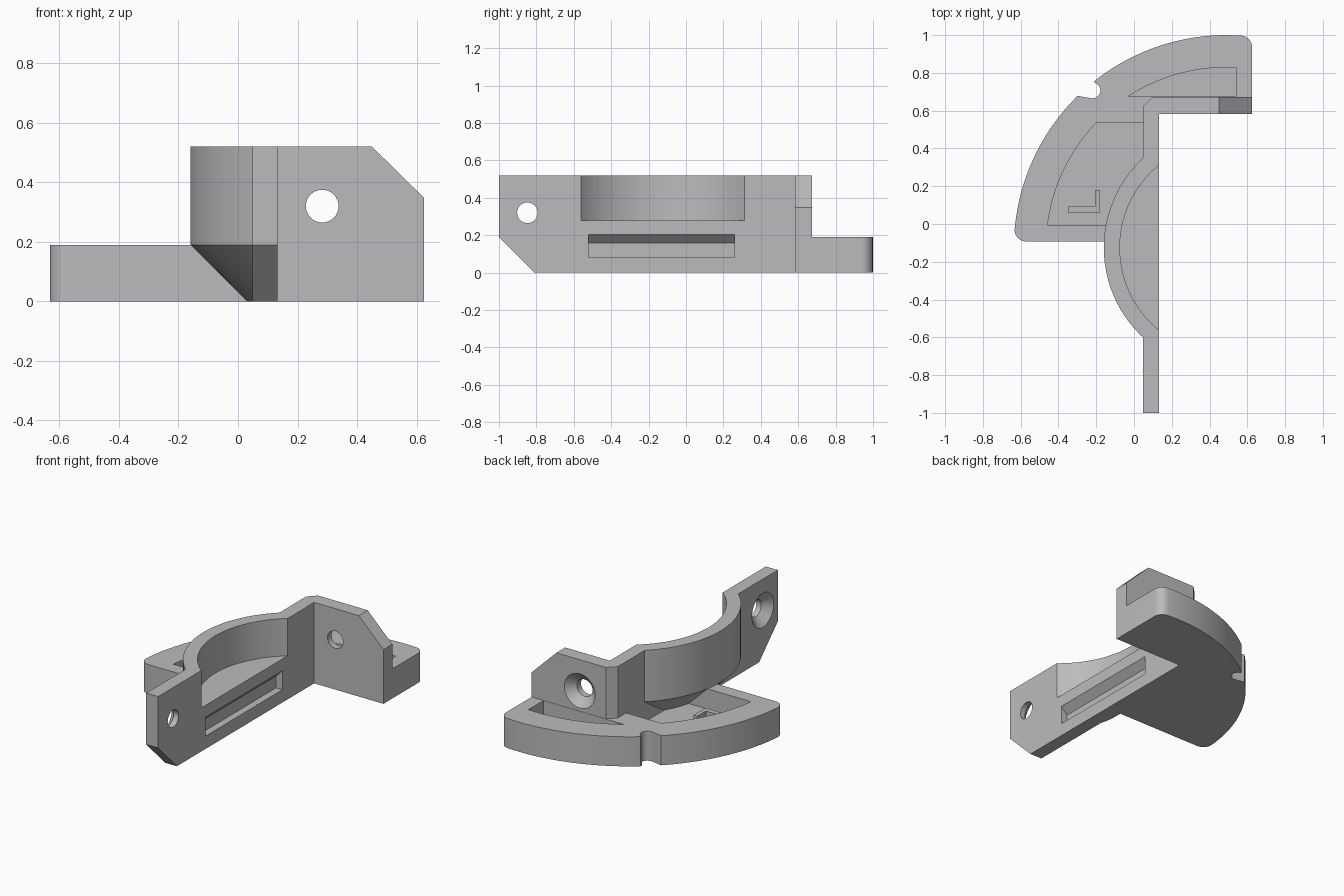
import bpy, bmesh
from math import pi, sin, cos, atan2, radians
from mathutils import Matrix, Vector

if "Cube" in bpy.data.objects:
    bpy.data.objects.remove(bpy.data.objects["Cube"])

CX, CY = 0.489, -0.125            # shared centre of all the arcs
R_PLATE, R_POCKET, R_RING, R_BORE = 1.125, 0.954, 0.649, 0.564
PLATE_H, TOP, FLOOR = 0.19, 0.52, 0.06
X0, X1, Y0, Y1 = 0.048, 0.133, 0.583, 0.673   # wall faces

grey = bpy.data.materials.new("grey plastic")
grey.diffuse_color = (0.5, 0.5, 0.52, 1)
grey.use_nodes = True
grey.node_tree.nodes["Principled BSDF"].inputs["Base Color"].default_value = grey.diffuse_color


def arc(cx, cy, r, a0, a1, n):
    return [(cx + r * cos(a0 + (a1 - a0) * i / n),
             cy + r * sin(a0 + (a1 - a0) * i / n)) for i in range(n + 1)]


def finish(name, bm):
    bmesh.ops.recalc_face_normals(bm, faces=bm.faces)
    me = bpy.data.meshes.new(name)
    bm.to_mesh(me)
    bm.free()
    me.materials.append(grey)
    ob = bpy.data.objects.new(name, me)
    bpy.context.collection.objects.link(ob)
    return ob


def prism(name, pts, lo, hi, axis="z"):
    """Extrude a 2D outline along an axis."""
    place = {"z": lambda p, t: (p[0], p[1], t),
             "y": lambda p, t: (p[0], t, p[1]),
             "x": lambda p, t: (t, p[0], p[1])}[axis]
    bm = bmesh.new()
    a = [bm.verts.new(place(p, lo)) for p in pts]
    b = [bm.verts.new(place(p, hi)) for p in pts]
    bm.faces.new(a)
    bm.faces.new(b)
    n = len(pts)
    for i in range(n):
        j = (i + 1) % n
        bm.faces.new((a[i], a[j], b[j], b[i]))
    return finish(name, bm)


def lathe(name, profile, n, mat):
    """Closed solid of revolution from (radius, height) pairs."""
    bm = bmesh.new()
    rings = [[bm.verts.new(mat @ Vector((x, y, h))) for x, y in
              arc(0, 0, r, 0, 2 * pi, n)[:-1]] for r, h in profile]
    bm.faces.new(rings[0])
    bm.faces.new(rings[-1])
    for a, b in zip(rings, rings[1:]):
        for i in range(n):
            j = (i + 1) % n
            bm.faces.new((a[i], a[j], b[j], b[i]))
    return finish(name, bm)


def combine(ob, tool, op):
    mod = ob.modifiers.new("cut", "BOOLEAN")
    mod.operation, mod.solver, mod.object = op, "EXACT", tool
    bpy.context.view_layer.objects.active = ob
    bpy.ops.object.modifier_apply(modifier=mod.name)
    bpy.data.objects.remove(tool)


def box(name, x0, x1, y0, y1, z0, z1):
    return prism(name, [(x0, y0), (x1, y0), (x1, y1), (x0, y1)], z0, z1)


def angle(x, y):
    return atan2(y - CY, x - CX)


# Base plate: quarter disc with rounded ends and a cable notch
f = 0.06
fx, fy = -0.572, -0.032
gx, gy = 0.565, 0.937
ga, fa = angle(gx, gy), angle(fx, fy)
outline = [(X0 + 0.03, -0.092), (X0 + 0.03, Y0), (0.625, Y0)]
outline += arc(gx, gy, f, 0, ga, 8)
outline += arc(CX, CY, R_PLATE, ga, angle(-0.21, 0.76), 24)[1:]
outline += arc(-0.22, 0.707, 0.042, radians(75), radians(-95), 10)
outline += arc(CX, CY, R_PLATE, angle(-0.30, 0.68), fa, 24)
outline += arc(fx, fy, f, fa, 1.5 * pi, 8)[1:]
bracket = prism("corner_bracket", outline, 0, PLATE_H)

# Pockets in the plate
left = [(X0, -0.005), (X0, 0.538)]
left += arc(CX, CY, R_POCKET, angle(-0.20, 0.538), angle(-0.457, -0.005), 24)
combine(bracket, prism("left_pocket", left, FLOOR, 0.3), "DIFFERENCE")
back = [(0.54, Y1 + 0.002)]
back += arc(CX, CY, R_POCKET, angle(0.54, 0.828), angle(-0.03, 0.675), 24)
combine(bracket, prism("back_pocket", back, FLOOR, 0.3), "DIFFERENCE")

# Ring body: cylinder over a 45 degree cone, trimmed flush with the long wall
ring = lathe("ring_body", [(R_RING - PLATE_H, 0), (R_RING, PLATE_H), (R_RING, TOP)],
             96, Matrix.Translation((CX, CY, 0)))
combine(ring, box("trim", -1, X1, -1, 1, -1, 1), "INTERSECT")

# Walls
long_wall = prism("long_wall", [(-1, TOP), (-1, 0.19), (-0.81, 0), (Y1, 0), (Y1, TOP)],
                  X0, X1, "x")
short_wall = prism("short_wall", [(X0, 0), (0.625, 0), (0.625, 0.348), (0.45, TOP), (X0, TOP)],
                   Y0, Y1, "y")
combine(long_wall, short_wall, "UNION")
# Bevelled outer corner above the plate
combine(long_wall, prism("corner_cut", [(X0 - 0.05, Y1 - 0.1), (X0 + 0.1, Y1 + 0.05),
                                        (X0 - 0.05, Y1 + 0.05)], PLATE_H, 1), "DIFFERENCE")
combine(long_wall, ring, "UNION")
combine(bracket, long_wall, "UNION")

# Bore of the ring
combine(bracket, lathe("bore", [(R_BORE, 0.28), (R_BORE, 0.7)], 96,
                       Matrix.Translation((CX, CY, 0))), "DIFFERENCE")

# Slot with sloping roof in the long wall
combine(bracket, prism("slot", [(0.2, 0.082), (0.088, 0.082), (0.088, 0.158), (X1, 0.203),
                                (0.2, 0.203)], -0.52, 0.26, "y"), "DIFFERENCE")

# Countersunk screw holes, one in each wall
screw = [(0.13, -0.02), (0.11, 0), (0.055, 0.05), (0.055, 0.2)]
for mat in (Matrix.Translation((0.283, Y1, 0.32)) @ Matrix.Rotation(pi / 2, 4, "X"),
            Matrix.Translation((X0, -0.848, 0.32)) @ Matrix.Rotation(pi / 2, 4, "Y")):
    combine(bracket, lathe("screw_hole", screw, 32, mat), "DIFFERENCE")

# Small raised L rib on the pocket floor
rib = prism("pocket_rib", [(-0.35, 0.06), (-0.18, 0.06), (-0.18, 0.18), (-0.207, 0.18),
                           (-0.207, 0.092), (-0.35, 0.092)], FLOOR - 0.02, 0.10)
combine(bracket, rib, "UNION")

bpy.ops.object.select_all(action="DESELECT")
bracket.select_set(True)
bpy.context.view_layer.objects.active = bracket
bpy.ops.object.shade_smooth_by_angle(angle=radians(30))
